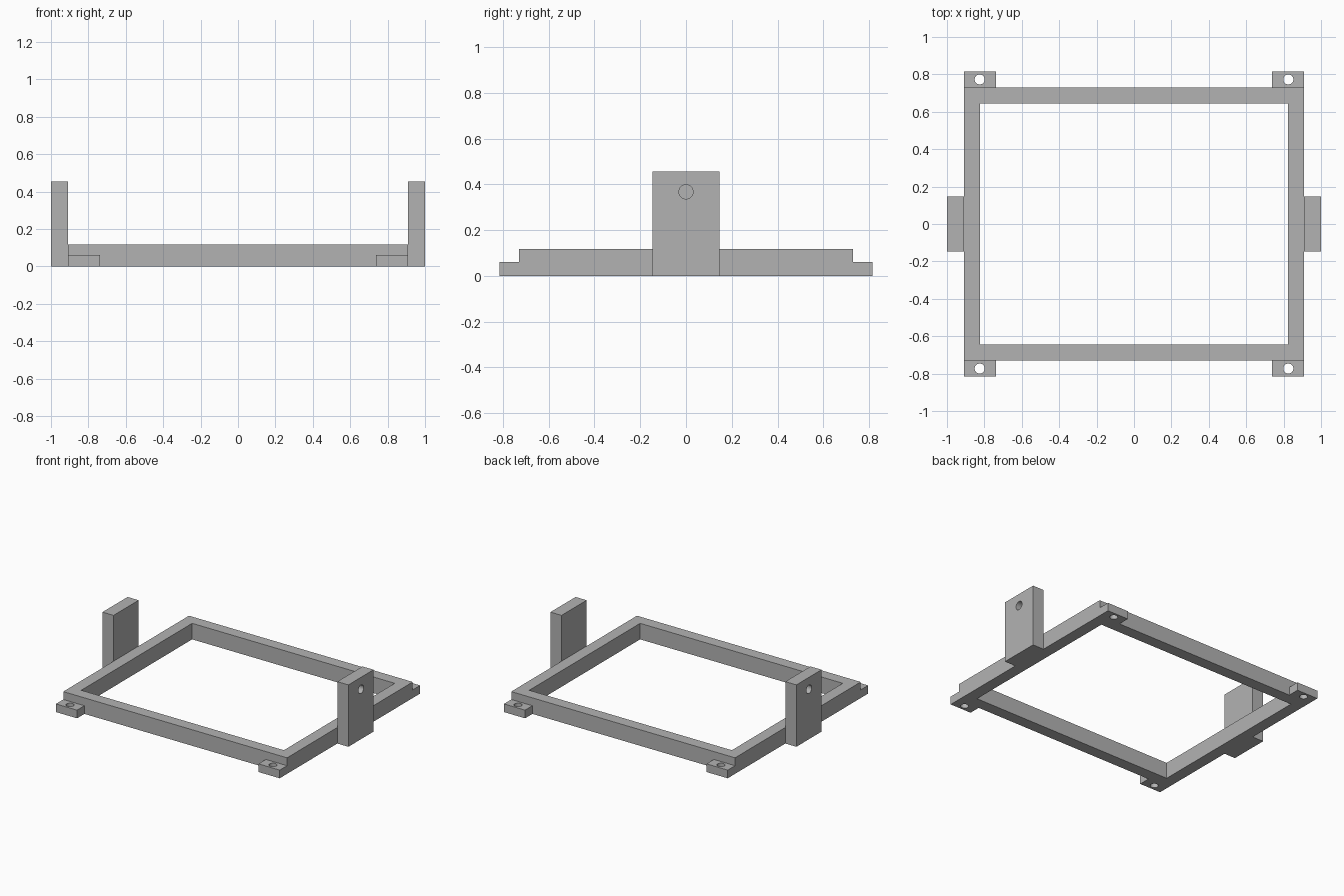
import bpy
from math import pi

if "Cube" in bpy.data.objects:
    bpy.data.objects.remove(bpy.data.objects["Cube"])

grey = bpy.data.materials.new("plain grey")
grey.use_nodes = True
colour = (0.45, 0.45, 0.45, 1)
grey.diffuse_color = colour
grey.node_tree.nodes["Principled BSDF"].inputs["Base Color"].default_value = colour


def box(name, low, high):
    """Box between two opposite corners."""
    centre = [(a + b) / 2 for a, b in zip(low, high)]
    bpy.ops.mesh.primitive_cube_add(size=1, location=centre)
    ob = bpy.context.object
    ob.name = name
    ob.scale = [abs(b - a) for a, b in zip(low, high)]
    bpy.ops.object.transform_apply(location=True, rotation=False, scale=True)
    ob.data.materials.append(grey)
    return ob


def rod(radius, depth, centre, rotation=(0, 0, 0)):
    """Round cutter for a hole."""
    bpy.ops.mesh.primitive_cylinder_add(vertices=32, radius=radius, depth=depth,
                                        location=centre, rotation=rotation)
    ob = bpy.context.object
    ob.data.materials.append(grey)
    return ob


def cut(ob, cutter):
    """Subtract the cutter, then remove it."""
    cutter.hide_render = True
    mod = ob.modifiers.new("cut", "BOOLEAN")
    mod.operation = "DIFFERENCE"
    mod.solver = "EXACT"
    mod.object = cutter
    bpy.ops.object.select_all(action="DESELECT")
    bpy.context.view_layer.objects.active = ob
    ob.select_set(True)
    bpy.ops.object.modifier_apply(modifier=mod.name)
    bpy.data.objects.remove(cutter)
    bpy.ops.object.shade_smooth_by_angle(angle=pi / 6)


# Overall sizes
frame_x, frame_y, frame_h = 0.91, 0.73, 0.118
wall = 0.086
post_y, post_h = 0.146, 0.455
tab_x, tab_y, tab_h = 0.738, 0.815, 0.06

# Rectangular frame with an open middle
frame = box("frame", (-frame_x, -frame_y, 0), (frame_x, frame_y, frame_h))
cut(frame, box("opening", (wall - frame_x, wall - frame_y, -1),
               (frame_x - wall, frame_y - wall, 1)))

for sx, side in ((1, "left"), (-1, "right")):
    # Upright post with a blind hole in its outer face
    post = box(side + "_post", (sx * frame_x, -post_y, 0), (sx, post_y, post_h))
    cut(post, rod(0.031, 0.12, (sx, 0, 0.367), (0, pi / 2, 0)))

    # Corner mounting tabs with screw holes
    for sy, end in ((-1, "front"), (1, "back")):
        tab = box(f"{end}_{side}_tab", (sx * tab_x, sy * frame_y, 0),
                  (sx * frame_x, sy * tab_y, tab_h))
        cut(tab, rod(0.027, 1, (sx * 0.825, sy * 0.773, 0)))
